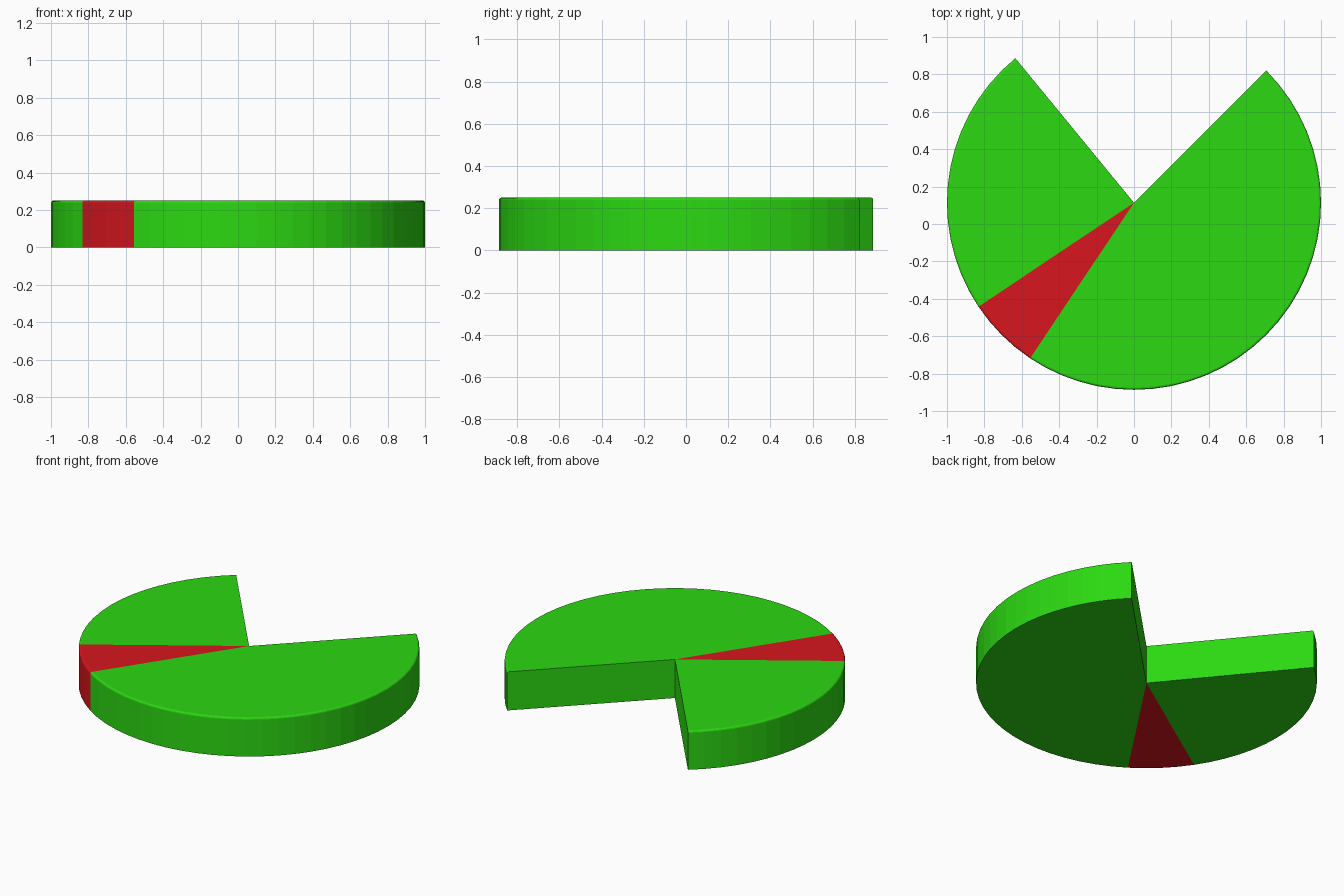
import bpy, bmesh, math

if "Cube" in bpy.data.objects:
    bpy.data.objects.remove(bpy.data.objects["Cube"])

STEPS = 64            # sides of the full disc
CY = 0.1136           # disc centre in y
R, H, B = 1.0, 0.25, 0.012


def material(name, rgb):
    m = bpy.data.materials.new(name)
    m.diffuse_color = (*rgb, 1)
    m.use_nodes = True
    m.node_tree.nodes["Principled BSDF"].inputs["Base Color"].default_value = m.diffuse_color
    return m


def wedge(name, first, last, mat):
    """Closed pie slice between two steps of the disc, with a rounded top rim."""
    rim = [(R, 0)]
    for k in range(4):
        a = math.radians(30 * k)
        rim.append((R - B + B * math.cos(a), H - B + B * math.sin(a)))
    bm = bmesh.new()
    low = bm.verts.new((0, CY, 0))
    high = bm.verts.new((0, CY, H))
    cols = []
    for i in range(first, last + 1):
        t = 2 * math.pi * i / STEPS
        cols.append([bm.verts.new((r * math.cos(t), CY + r * math.sin(t), z)) for r, z in rim])
    for a, b in zip(cols, cols[1:]):
        for j in range(len(rim) - 1):
            bm.faces.new((a[j], b[j], b[j + 1], a[j + 1]))
    # top, bottom and the two cut walls
    bm.faces.new([high] + [c[-1] for c in cols])
    bm.faces.new([low] + [c[0] for c in reversed(cols)])
    bm.faces.new([low] + cols[0] + [high])
    bm.faces.new([high] + cols[-1][::-1] + [low])
    bmesh.ops.triangulate(bm, faces=[f for f in bm.faces if len(f.verts) > 4])
    bmesh.ops.recalc_face_normals(bm, faces=bm.faces[:])
    me = bpy.data.meshes.new(name)
    bm.to_mesh(me)
    bm.free()
    me.materials.append(mat)
    bpy.context.collection.objects.link(bpy.data.objects.new(name, me))


green = material("green", (0.025, 0.69, 0.006))
red = material("red", (0.68, 0.008, 0.013))

# Two large slices with a thin red one between; the gap is left open
wedge("left_slice", 23, 38, green)
wedge("red_slice", 38, 42, red)
wedge("main_slice", 42, 72, green)
